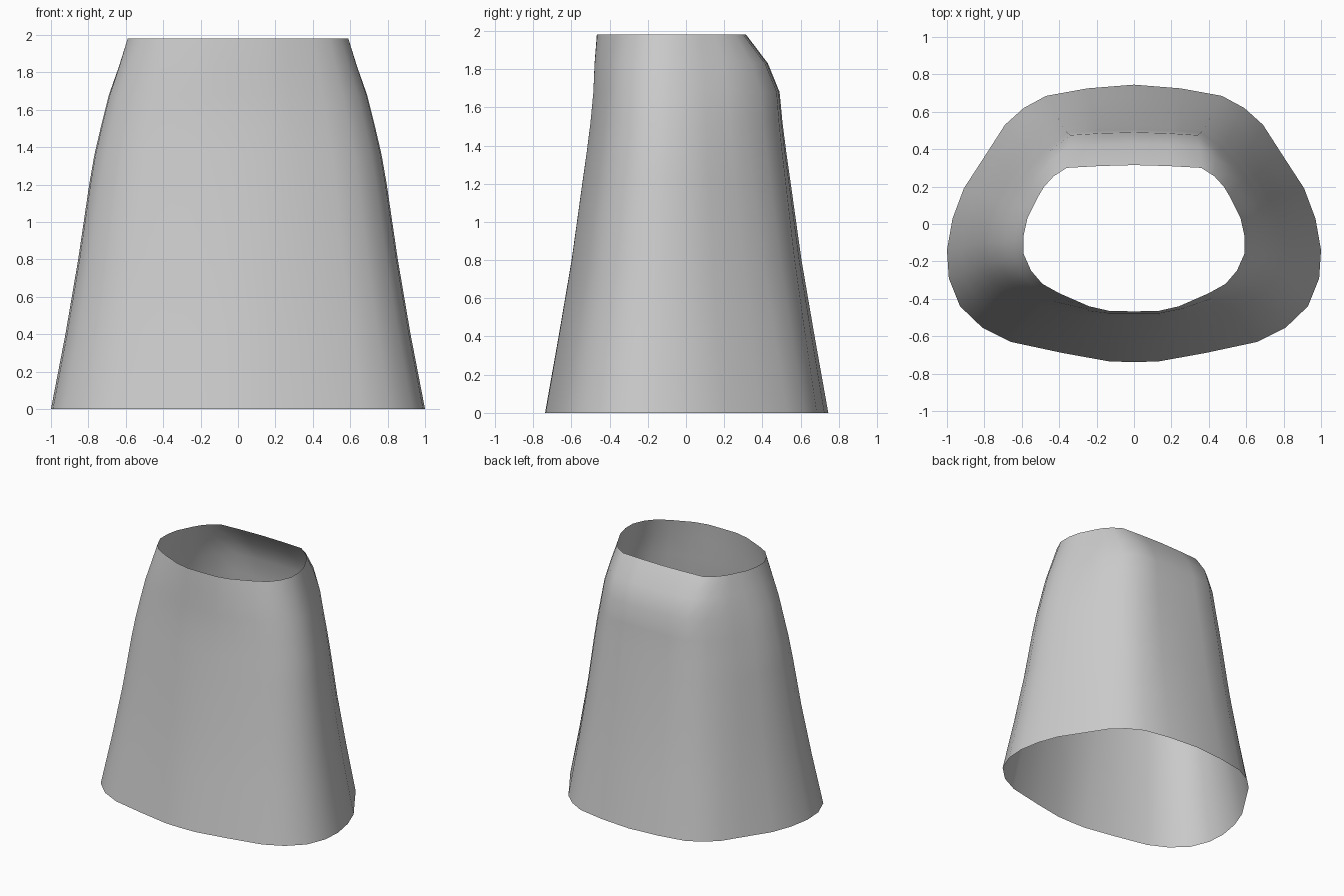
import bpy, bmesh

if "Cube" in bpy.data.objects:
    bpy.data.objects.remove(bpy.data.objects["Cube"])

# Right half outlines (x, y), running from front centre to back centre
BASE = [(0, -.738), (.13, -.735), (.38, -.69), (.66, -.63), (.81, -.555), (.93, -.44),
        (.99, -.29), (1, -.14), (.97, .03), (.91, .19), (.78, .39), (.69, .53),
        (.59, .62), (.47, .685), (.25, .725), (0, .745)]
SHOULDER = [(0, -.485), (.14, -.485), (.28, -.46), (.45, -.41), (.56, -.36), (.64, -.28),
            (.685, -.19), (.69, -.09), (.67, .02), (.635, .10), (.58, .22), (.53, .30),
            (.45, .39), (.34, .475), (.18, .485), (0, .49)]
RIM = [(0, -.467), (.13, -.465), (.24, -.44), (.40, -.37), (.49, -.32), (.55, -.25),
       (.59, -.16), (.59, -.06), (.57, .03), (.545, .08), (.51, .15), (.48, .20),
       (.43, .255), (.36, .30), (.18, .31), (0, .315)]


def blend(a, b, wx, wy):
    return [(p[0] + (q[0] - p[0]) * wx, p[1] + (q[1] - p[1]) * wy) for p, q in zip(a, b)]


def full_ring(half):
    return half + [(-x, y) for x, y in half[-2:0:-1]]


# Levels: height, lower outline, upper outline, blend in x, blend in y
LEVELS = [(0, BASE, SHOULDER, 0, 0), (.4, BASE, SHOULDER, .25, .28),
          (.8, BASE, SHOULDER, .47, .55), (1.2, BASE, SHOULDER, .66, .77),
          (1.36, BASE, SHOULDER, .75, .86), (1.52, BASE, SHOULDER, .87, .94),
          (1.68, BASE, SHOULDER, 1, 1), (1.83, SHOULDER, RIM, .53, .35),
          (1.98, SHOULDER, RIM, 1, 1)]

# Open tapered sleeve, skinned between the rings
bm = bmesh.new()
rings = [[bm.verts.new((x, y, z)) for x, y in full_ring(blend(a, b, wx, wy))]
         for z, a, b, wx, wy in LEVELS]
for lo, hi in zip(rings, rings[1:]):
    n = len(lo)
    for i in range(n):
        j = (i + 1) % n
        bm.faces.new((lo[i], lo[j], hi[j], hi[i])).smooth = True
mesh = bpy.data.meshes.new("tapered_sleeve")
bm.to_mesh(mesh)
bm.free()
sleeve = bpy.data.objects.new("tapered_sleeve", mesh)
bpy.context.collection.objects.link(sleeve)
